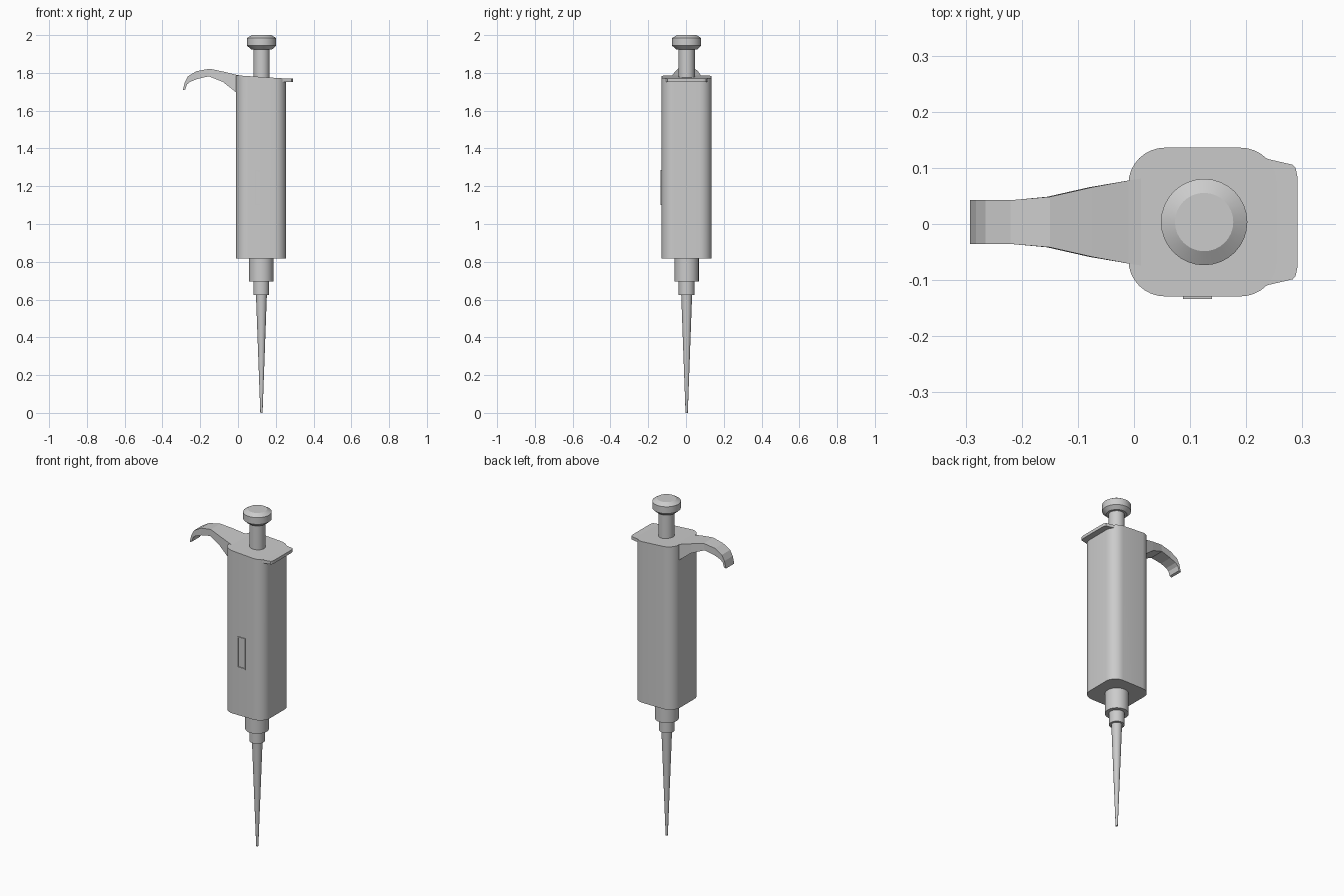
import bpy, bmesh
from math import cos, sin, pi, radians

if "Cube" in bpy.data.objects:
    bpy.data.objects.remove(bpy.data.objects["Cube"])

CX, CY = 0.125, 0.0035


def make(name, verts, faces, smooth=True):
    me = bpy.data.meshes.new(name)
    me.from_pydata(verts, [], faces)
    bm = bmesh.new()
    bm.from_mesh(me)
    bmesh.ops.recalc_face_normals(bm, faces=bm.faces)
    bm.to_mesh(me)
    bm.free()
    ob = bpy.data.objects.new(name, me)
    bpy.context.collection.objects.link(ob)
    if smooth:
        bpy.ops.object.select_all(action='DESELECT')
        ob.select_set(True)
        bpy.context.view_layer.objects.active = ob
        bpy.ops.object.shade_smooth_by_angle(angle=radians(30))
    return ob


def loft(name, rings, smooth=True):
    """Skin equal-sized rings and cap both ends."""
    n = len(rings[0])
    verts = [v for r in rings for v in r]
    faces = [(i * n + j, i * n + (j + 1) % n, (i + 1) * n + (j + 1) % n, (i + 1) * n + j)
             for i in range(len(rings) - 1) for j in range(n)]
    last = (len(rings) - 1) * n
    faces += [tuple(range(n)), tuple(range(last, last + n))]
    return make(name, verts, faces, smooth)


def lathe(name, profile, x=CX, n=32):
    return loft(name, [[(x + r * cos(2 * pi * k / n), CY + r * sin(2 * pi * k / n), z)
                        for k in range(n)] for r, z in profile])


# Body: rounded square prism with a gently sloping top
x0, x1, hw, rad = -0.01, 0.255, 0.1325, 0.065
outline = []
for q, (sx, sy) in enumerate([(1, 1), (-1, 1), (-1, -1), (1, -1)]):
    cx = x1 - rad if sx > 0 else x0 + rad
    for k in range(9):
        a = (q + k / 8) * pi / 2
        outline.append((cx + rad * cos(a), CY + sy * (hw - rad) + rad * sin(a)))
loft("body", [[(x, y, 0.818) for x, y in outline],
              [(x, y, 1.787 - 0.064 * (x - x0)) for x, y in outline]])

# Lip overhanging the right edge of the top
half = [(0.215, 0.122), (0.24, 0.112), (0.283, 0.102), (0.288, 0.096), (0.291, 0.082)]
lip = [(x, CY + y) for x, y in half] + [(x, CY - y) for x, y in reversed(half)]
loft("top_lip", [[(x, y, z) for x, y in lip] for z in (1.752, 1.770)])

# Finger hook: (upper x, upper z, lower x, lower z, half width)
hook = [(0.03, 1.782, 0.03, 1.67, 0.08),
        (-0.01, 1.79, -0.01, 1.697, 0.074),
        (-0.075, 1.806, -0.08, 1.752, 0.062),
        (-0.15, 1.822, -0.155, 1.782, 0.045),
        (-0.22, 1.809, -0.218, 1.767, 0.039),
        (-0.265, 1.782, -0.255, 1.752, 0.039),
        (-0.282, 1.750, -0.271, 1.738, 0.039),
        (-0.292, 1.708, -0.279, 1.712, 0.039)]
loft("finger_hook", [[(ux, CY - w, uz), (ux, CY + w, uz), (lx, CY + w, lz), (lx, CY - w, lz)]
                     for ux, uz, lx, lz, w in hook], smooth=False)

# Plunger rod and chamfered button
lathe("plunger_rod", [(0.043, 1.74), (0.043, 1.93)])
lathe("plunger_button", [(0.056, 1.925), (0.077, 1.944), (0.077, 1.984), (0.052, 2.0)])

# Nozzle collars and tapered tip
lathe("upper_collar", [(0.064, 0.695), (0.064, 0.83)], 0.123)
lathe("lower_collar", [(0.042, 0.625), (0.042, 0.70)], 0.123)
lathe("tip", [(0.006, 0.0), (0.029, 0.63)], 0.124)

# Volume window: thin raised frame on the front
yf, yb = -0.134, -0.12
outer = [(0.087, 1.10), (0.139, 1.10), (0.139, 1.285), (0.087, 1.285)]
inner = [(0.094, 1.107), (0.132, 1.107), (0.132, 1.278), (0.094, 1.278)]
rings = [(outer, yb), (outer, yf), (inner, yf), (inner, yb)]
loft("window_frame", [[(x, y, z) for x, z in pts] for pts, y in rings], smooth=False)
